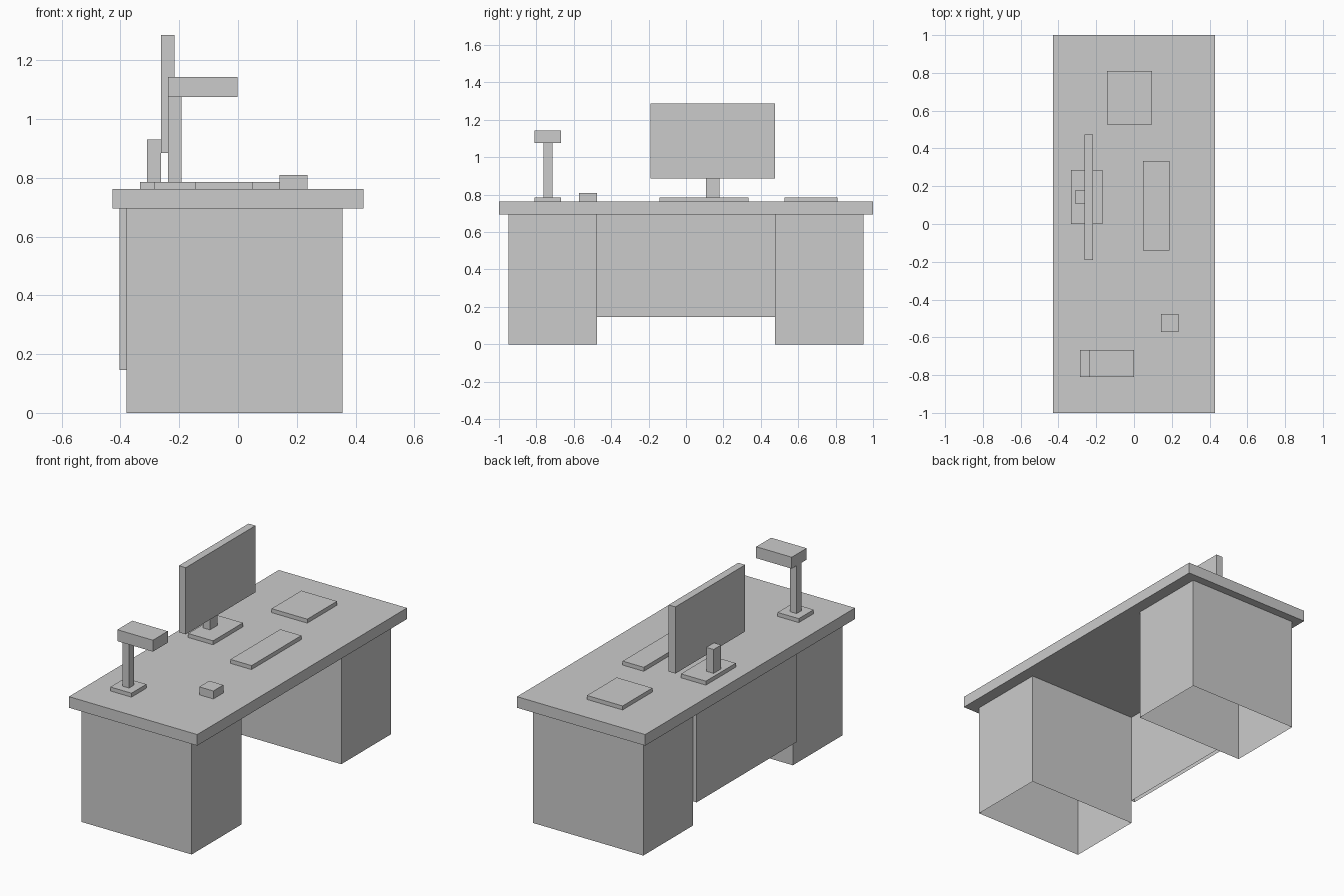
import bpy, bmesh
from mathutils import Matrix, Vector

if "Cube" in bpy.data.objects:
    bpy.data.objects.remove(bpy.data.objects["Cube"])


def box(name, x, y, z, open_bottom=False, open_top=False):
    """Axis-aligned box from (min, max) ranges, optionally without end caps."""
    lo, hi = Vector((x[0], y[0], z[0])), Vector((x[1], y[1], z[1]))
    size = hi - lo
    bm = bmesh.new()
    bmesh.ops.create_cube(bm, size=1, matrix=Matrix.Diagonal((*size, 1)))
    bm.normal_update()
    drop = [f for f in bm.faces
            if (open_bottom and f.normal.z < -0.5) or (open_top and f.normal.z > 0.5)]
    bmesh.ops.delete(bm, geom=drop, context='FACES')
    mesh = bpy.data.meshes.new(name)
    bm.to_mesh(mesh)
    bm.free()
    obj = bpy.data.objects.new(name, mesh)
    obj.location = (lo + hi) / 2
    bpy.context.collection.objects.link(obj)
    return obj


UNDER, TOP, PAD = 0.695, 0.762, 0.786  # desktop underside, desktop surface, thin item top

# Desk: slab, two pedestals (open underneath) and the modesty panel
box("desktop", (-0.428, 0.428), (-1, 1), (UNDER, TOP))
for side, y in (("left", (-0.95, -0.476)), ("right", (0.476, 0.95))):
    box(side + "_pedestal", (-0.38, 0.356), y, (0, UNDER), True, True)
box("modesty_panel", (-0.404, -0.38), (-0.476, 0.476), (0.146, UNDER), True, True)

# Monitor
box("monitor_base", (-0.333, -0.167), (0.001, 0.286), (TOP, PAD), True)
box("monitor_neck", (-0.31, -0.262), (0.107, 0.179), (PAD, 0.93), True)
box("monitor_screen", (-0.262, -0.216), (-0.19, 0.475), (0.885, 1.287))

# Desk lamp
box("lamp_base", (-0.285, -0.144), (-0.81, -0.668), (TOP, PAD), True)
box("lamp_post", (-0.238, -0.193), (-0.763, -0.715), (PAD, 1.075), True, True)
box("lamp_head", (-0.238, -0.001), (-0.81, -0.668), (1.075, 1.144))

# Loose items on the desktop
box("keyboard", (0.048, 0.189), (-0.141, 0.334), (TOP, PAD), True)
box("notepad", (-0.144, 0.094), (0.526, 0.81), (TOP, PAD), True)
box("small_block", (0.142, 0.236), (-0.572, -0.477), (TOP, 0.81), True)
